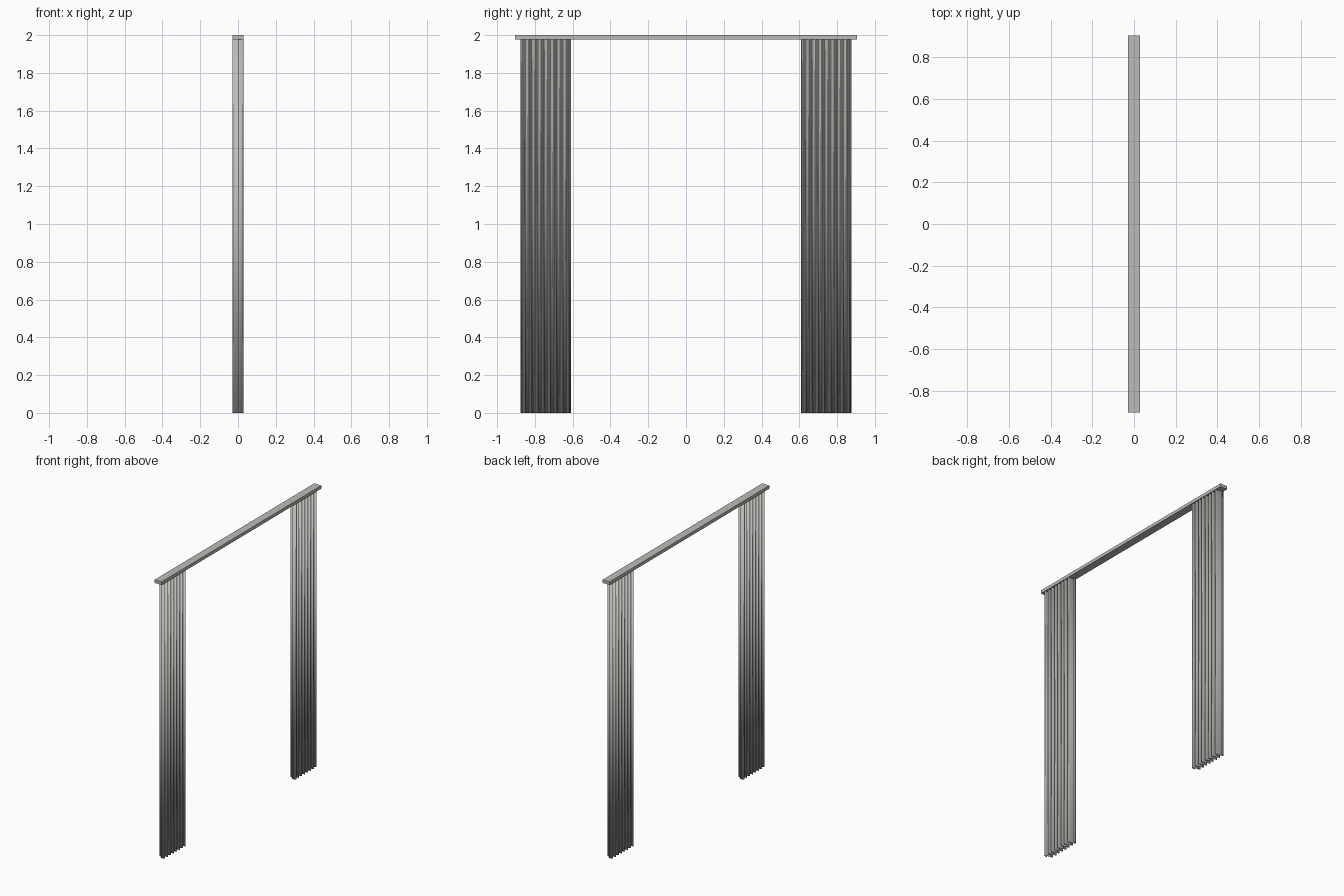
import bpy, bmesh, math

cube = bpy.data.objects.get("Cube")
if cube:
    bpy.data.objects.remove(cube, do_unlink=True)

RAIL_BOTTOM, HEIGHT = 1.977, 2.0
WIDTH, FOLDS, DEPTH = 0.265, 8, 0.029
STEPS = 12  # segments per fold


def make_material(name, colour):
    mat = bpy.data.materials.new(name)
    mat.use_nodes = True
    mat.diffuse_color = colour
    mat.node_tree.nodes["Principled BSDF"].inputs["Base Color"].default_value = colour
    return mat


grey = make_material("warm_grey", (0.50, 0.50, 0.48, 1))


def finish(name, bm):
    mesh = bpy.data.meshes.new(name)
    bm.to_mesh(mesh)
    bm.free()
    mesh.materials.append(grey)
    obj = bpy.data.objects.new(name, mesh)
    bpy.context.collection.objects.link(obj)
    return obj


# Flat rail across the top
bm = bmesh.new()
bmesh.ops.create_cube(bm, size=1)
bmesh.ops.scale(bm, vec=(0.056, 1.81, HEIGHT - RAIL_BOTTOM), verts=bm.verts)
bmesh.ops.translate(bm, vec=(0, 0, (HEIGHT + RAIL_BOTTOM) / 2), verts=bm.verts)
finish("rail", bm)


# Pleated curtain: a wave swept upwards, given a thin cloth thickness
def curtain(name, start):
    bm = bmesh.new()
    count = FOLDS * STEPS
    columns = []
    for i in range(count + 1):
        x = DEPTH * math.sin(math.tau * i / STEPS)
        y = start + WIDTH * i / count
        columns.append([bm.verts.new((x, y, z)) for z in (0, RAIL_BOTTOM)])
    for a, b in zip(columns, columns[1:]):
        bm.faces.new((a[0], b[0], b[1], a[1]))
    obj = finish(name, bm)
    cloth = obj.modifiers.new("cloth_thickness", "SOLIDIFY")
    cloth.thickness = 0.001
    cloth.offset = 0
    for poly in obj.data.polygons:
        poly.use_smooth = True
    bpy.ops.object.select_all(action="DESELECT")
    obj.select_set(True)
    bpy.context.view_layer.objects.active = obj
    bpy.ops.object.shade_smooth_by_angle(angle=math.radians(60))


curtain("front_curtain", -0.875)
curtain("back_curtain", 0.61)
